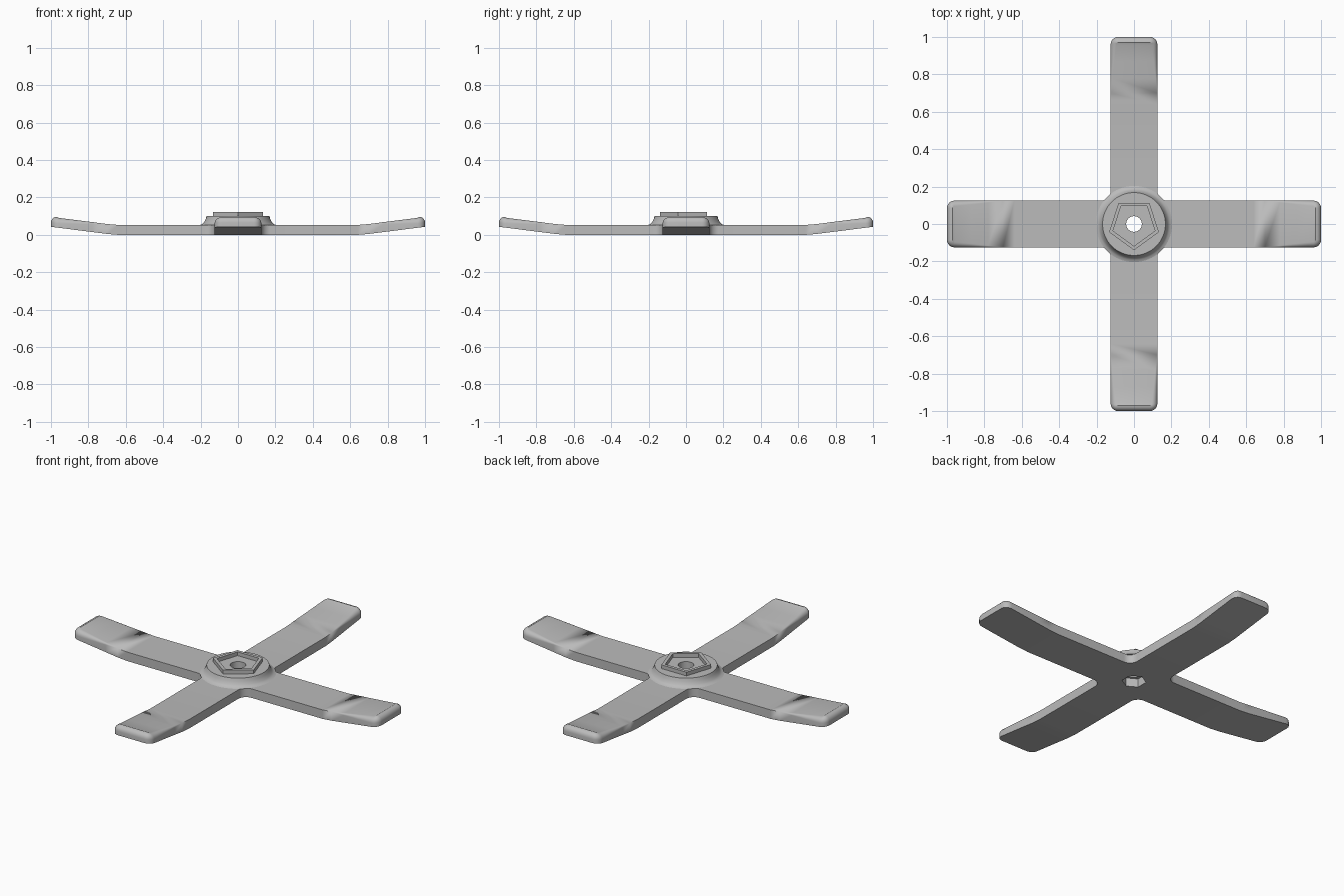
import bpy, bmesh, math
from mathutils import Matrix, Vector

cube = bpy.data.objects.get("Cube")
if cube:
    bpy.data.objects.remove(cube, do_unlink=True)

GREY = (0.5, 0.5, 0.5, 1)
grey = bpy.data.materials.new("plain grey")
grey.use_nodes = True
grey.diffuse_color = GREY
grey.node_tree.nodes["Principled BSDF"].inputs["Base Color"].default_value = GREY

THICK, HALF, INNER_R, TIP_R, EDGE_R = 0.053, 0.125, 0.05, 0.04, 0.03


def finish(name, bm):
    bmesh.ops.remove_doubles(bm, verts=bm.verts, dist=1e-5)
    bmesh.ops.recalc_face_normals(bm, faces=bm.faces)
    mesh = bpy.data.meshes.new(name)
    bm.to_mesh(mesh)
    bm.free()
    mesh.materials.append(grey)
    obj = bpy.data.objects.new(name, mesh)
    bpy.context.collection.objects.link(obj)
    return obj


def smooth(obj):
    bpy.ops.object.select_all(action="DESELECT")
    obj.select_set(True)
    bpy.context.view_layer.objects.active = obj
    bpy.ops.object.shade_smooth_by_angle(angle=math.radians(30))


def lathe(name, profile, sides, start=0.0):
    """Sweep a closed (radius, height) loop around the z axis."""
    bm = bmesh.new()
    rings = []
    for i in range(sides):
        a = start + math.tau * i / sides
        rings.append([bm.verts.new((r * math.cos(a), r * math.sin(a), z)) for r, z in profile])
    n = len(profile)
    for i in range(sides):
        p, q = rings[i], rings[(i + 1) % sides]
        for k in range(n):
            bm.faces.new((p[k], q[k], q[(k + 1) % n], p[(k + 1) % n]))
    return finish(name, bm)


def rise(x):
    """Upward bend of the arm tips."""
    if x < 0.64:
        return 0.0
    if x < 0.7:
        return 0.005 * (x - 0.64) / 0.06
    return 0.005 + 0.038 * (x - 0.7) / 0.3


def half_outline():
    """One side of an arm, hub to tip, as (point, outward normal)."""
    pts = []
    c = HALF + INNER_R
    for i in range(5):
        a = math.radians(135 - 45 * i / 4)
        d = Vector((math.cos(a), math.sin(a)))
        pts.append((Vector((c, -c)) + d * INNER_R, -d))
    for x in (0.64, 0.7, 0.78, 0.87):
        pts.append((Vector((x, -HALF)), Vector((0, -1))))
    for i in range(7):
        a = math.radians(-90 + 15 * i)
        d = Vector((math.cos(a), math.sin(a)))
        pts.append((Vector((1 - TIP_R, TIP_R - HALF)) + d * TIP_R, d))
    return pts


# Cross base: four arms whose top edges round off towards the tips
bm = bmesh.new()
side = half_outline()
mirror = Vector((1, -1))
outline = side + [(p * mirror, n * mirror) for p, n in reversed(side)]
layers = [None] + [math.radians(18 * k) for k in range(6)]
centre = {0: [], len(layers) - 1: []}
for arm in range(4):
    turn = Matrix.Rotation(math.pi / 2 * arm, 3, "Z")
    rows = []
    for a in layers:
        row = []
        for p, n in outline:
            r = EDGE_R * min(1, max(0, (p.x - 0.7) / 0.25))
            if a is None:
                q, z = p, 0
            else:
                q, z = p - n * r * (1 - math.cos(a)), THICK - r * (1 - math.sin(a))
            row.append(bm.verts.new(turn @ Vector((q.x, q.y, z + rise(p.x)))))
        rows.append(row)
    m = len(outline)
    for low, high in zip(rows, rows[1:]):
        for i in range(m - 1):
            bm.faces.new((low[i], low[i + 1], high[i + 1], high[i]))
    for k in centre:
        row = rows[k]
        centre[k].append(row[0])
        for i in range(m // 2 - 1):
            bm.faces.new((row[i], row[i + 1], row[m - 2 - i], row[m - 1 - i]))
for corners in centre.values():
    bm.faces.new(corners)
bmesh.ops.remove_doubles(bm, verts=bm.verts, dist=1e-5)
bmesh.ops.dissolve_degenerate(bm, edges=bm.edges, dist=1e-5)
base = finish("cross_base", bm)

# Hexagonal nut pocket in the underside
bm = bmesh.new()
bmesh.ops.create_cone(bm, cap_ends=True, segments=6, radius1=0.065, radius2=0.065, depth=0.3)
cutter = finish("pocket_cutter", bm)
cutter.hide_render = True
cut = base.modifiers.new("pocket", "BOOLEAN")
cut.operation = "DIFFERENCE"
cut.solver = "EXACT"
cut.object = cutter
bpy.context.view_layer.objects.active = base
bpy.ops.object.modifier_apply(modifier=cut.name)
bpy.data.objects.remove(cutter, do_unlink=True)
smooth(base)

# Flared hub with a through hole
hub = lathe("hub", [(0.042, 0.05), (0.204, 0.05), (0.204, 0.053), (0.192, 0.057), (0.182, 0.066),
                    (0.173, 0.084), (0.168, 0.1), (0.042, 0.1)], 64)
smooth(hub)

# Raised five-sided rim on the hub
lathe("pentagon_rim", [(0.118, 0.098), (0.14, 0.098), (0.14, 0.122), (0.118, 0.122)],
      5, -math.pi / 2)
